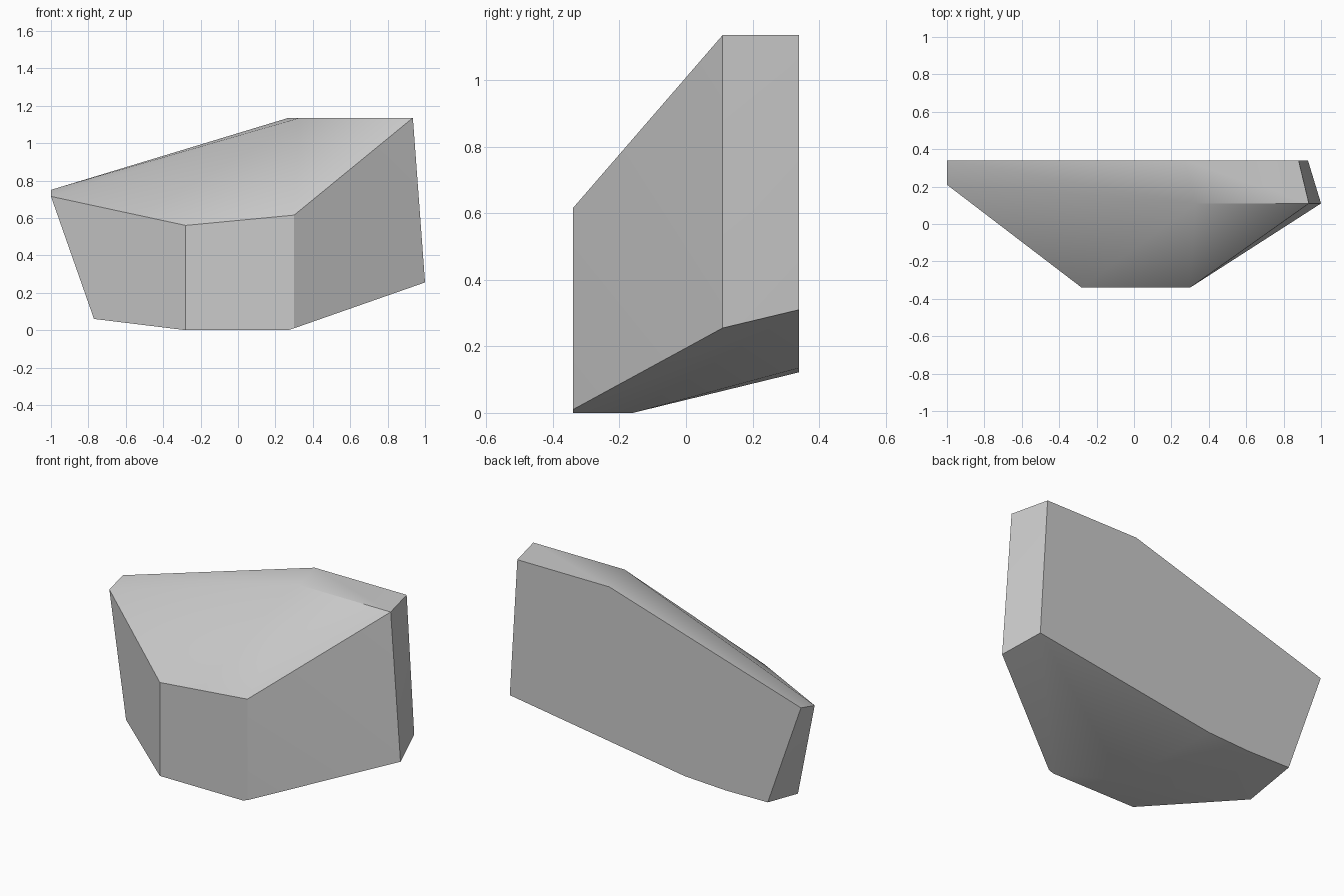
import bpy
import bmesh
import math

# Remove the default cube
default_cube = bpy.data.objects.get("Cube")
if default_cube:
    bpy.data.objects.remove(default_cube, do_unlink=True)


def make_material(name, colour):
    material = bpy.data.materials.new(name)
    material.use_nodes = True
    material.diffuse_color = colour
    shader = next(n for n in material.node_tree.nodes if n.type == "BSDF_PRINCIPLED")
    shader.inputs["Base Color"].default_value = colour
    shader.inputs["Roughness"].default_value = 0.8
    return material


def make_hull(name, outlines, material):
    """Wrap a convex faceted solid around a set of section outlines."""
    bm = bmesh.new()
    for points in outlines:
        for point in points:
            bm.verts.new(point)
    result = bmesh.ops.convex_hull(bm, input=bm.verts[:])
    spare = {v for v in result["geom_interior"] + result["geom_unused"]
             if isinstance(v, bmesh.types.BMVert)}
    bmesh.ops.delete(bm, geom=list(spare), context="VERTS")
    # Merge the coplanar triangles into clean facets
    bmesh.ops.dissolve_limit(bm, angle_limit=math.radians(1),
                             verts=bm.verts[:], edges=bm.edges[:])
    bmesh.ops.recalc_face_normals(bm, faces=bm.faces[:])
    mesh = bpy.data.meshes.new(name)
    bm.to_mesh(mesh)
    bm.free()
    mesh.materials.append(material)
    obj = bpy.data.objects.new(name, mesh)
    bpy.context.collection.objects.link(obj)
    return obj


BACK, SHOULDER, FRONT, TOP = 0.34, 0.11, -0.34, 1.135

# Flat back outline
back = [(x, BACK, z) for x, z in (
    (0.88, TOP), (0.27, TOP), (-1, 0.75), (-0.78, 0.125),
    (-0.5, 0.122), (-0.23, 0.135), (0.93, 0.31))]

# Shoulder ridge on the left end and top
shoulder = [(x, SHOULDER, z) for x, z in ((0.33, TOP), (0.935, TOP), (1, 0.255))]

# Narrow front panel
front = [(x, FRONT, z) for x, z in (
    (-0.28, 0.56), (0.3, 0.615), (0.3, 0.01), (0.27, 0), (-0.28, 0))]

# Tapered right end and the lowest point of the underside
end_and_base = [(-1, 0.21, 0.715), (-0.77, 0.04, 0.06), (-0.06, -0.16, 0)]

stone_grey = make_material("stone grey", (0.6, 0.6, 0.6, 1))
stone = make_hull("stone_block", (back, shoulder, front, end_and_base), stone_grey)

# Soft shading across the gentle facets, crisp at the main edges
bpy.ops.object.select_all(action="DESELECT")
stone.select_set(True)
bpy.context.view_layer.objects.active = stone
bpy.ops.object.shade_smooth_by_angle(angle=math.radians(30))
